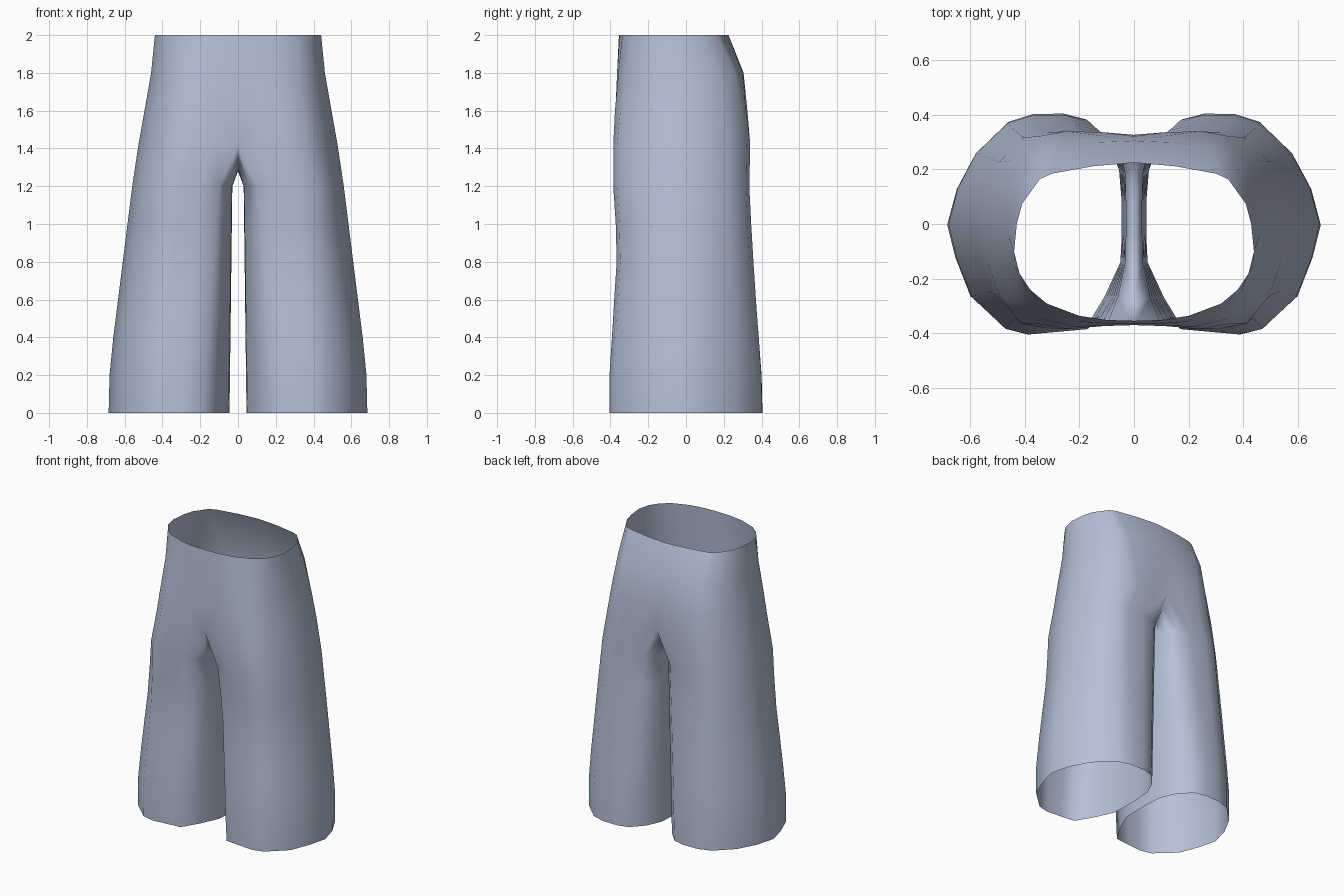
import bpy, bmesh

if "Cube" in bpy.data.objects:
    bpy.data.objects.remove(bpy.data.objects["Cube"])

# Outer cross-sections (x, y), from front centre around the side to back centre
HEM = [(.18, -.38), (.28, -.39), (.39, -.40), (.47, -.38), (.60, -.26), (.655, -.12), (.685, 0),
       (.65, .13), (.58, .26), (.46, .375), (.37, .403), (.26, .405), (.18, .385)]
HIP = [(0, -.37), (.12, -.375), (.24, -.385), (.36, -.365), (.45, -.27), (.505, -.14), (.53, 0),
       (.51, .11), (.455, .235), (.35, .325), (.25, .343), (.12, .34), (0, .33)]
WAIST = [(0, -.353), (.10, -.35), (.20, -.335), (.32, -.29), (.38, -.24), (.42, -.18), (.44, -.10),
         (.43, 0), (.41, .075), (.345, .165), (.30, .185), (.15, .212), (0, .225)]
THIGH = [(.10 + x * .46 / .53, y) for x, y in HIP]

# Inner leg sections (x, y), from back to front, and the crotch seam (y, z)
HEM_IN = [(.10, .30), (.055, .20), (.045, .08), (.045, -.04), (.05, -.14), (.11, -.27)]
THIGH_IN = [(.05, .27), (.032, .18), (.03, .08), (.03, -.04), (.032, -.14), (.06, -.27)]
SEAM = [(.29, 1.35), (.19, 1.285), (.08, 1.28), (-.04, 1.28), (-.15, 1.285), (-.29, 1.35)]

# Silhouette at each height: z, half width, front y, back y
LEG = [(0, .685, -.405, .405), (.2, .68, -.405, .40), (.4, .66, -.392, .385), (.6, .635, -.38, .37),
       (.8, .61, -.367, .357), (1.0, .585, -.372, .345), (1.2, .56, -.385, .335)]
BODY = [(1.42, .527, -.385, .34), (1.6, .495, -.376, .325), (1.8, .46, -.365, .305), (2, .44, -.355, .225)]


def mix(a, b, t):
    return [(p[0] + (q[0] - p[0]) * t, p[1] + (q[1] - p[1]) * t) for p, q in zip(a, b)]


def fit(ring, level):
    """Scale a section to the silhouette at its height."""
    z, width, front, back = level
    wx = max(p[0] for p in ring)
    lo = min(p[1] for p in ring)
    hi = max(p[1] for p in ring)
    return [(x * width / wx, front + (y - lo) * (back - front) / (hi - lo), z) for x, y in ring]


bm = bmesh.new()
rows = []

# Leg tube rows
for level in LEG:
    t = level[0] / 1.2
    pts = fit(mix(HEM, THIGH, t), level)
    pts += [(x, y, level[0]) for x, y in mix(HEM_IN, THIGH_IN, t)]
    rows.append([bm.verts.new(p) for p in pts])

# Row where the leg meets the hips, with its inner side on the crotch seam
pts = fit(HIP, BODY[0]) + [(0, y, z) for y, z in SEAM]
rows.append([bm.verts.new(p) for p in pts])

for a, b in zip(rows, rows[1:]):
    n = len(a)
    for i in range(n):
        j = (i + 1) % n
        bm.faces.new((a[i], a[j], b[j], b[i]))

# Hips up to the open waist
last = rows[-1][:len(HIP)]
for level in BODY[1:]:
    t = (level[0] - 1.42) / .58
    row = [bm.verts.new(p) for p in fit(mix(HIP, WAIST, t), level)]
    for i in range(len(row) - 1):
        bm.faces.new((last[i], last[i + 1], row[i + 1], row[i]))
    last = row

for f in bm.faces:
    f.smooth = True
mesh = bpy.data.meshes.new("trousers")
bm.to_mesh(mesh)
bm.free()

trousers = bpy.data.objects.new("trousers", mesh)
bpy.context.collection.objects.link(trousers)
mirror = trousers.modifiers.new("mirror", 'MIRROR')
mirror.use_clip = True
mirror.merge_threshold = .001

# Plain blue-grey cloth
cloth = bpy.data.materials.new("blue grey cloth")
cloth.diffuse_color = (.46, .53, .68, 1)
cloth.use_nodes = True
cloth.node_tree.nodes["Principled BSDF"].inputs["Base Color"].default_value = cloth.diffuse_color
mesh.materials.append(cloth)
